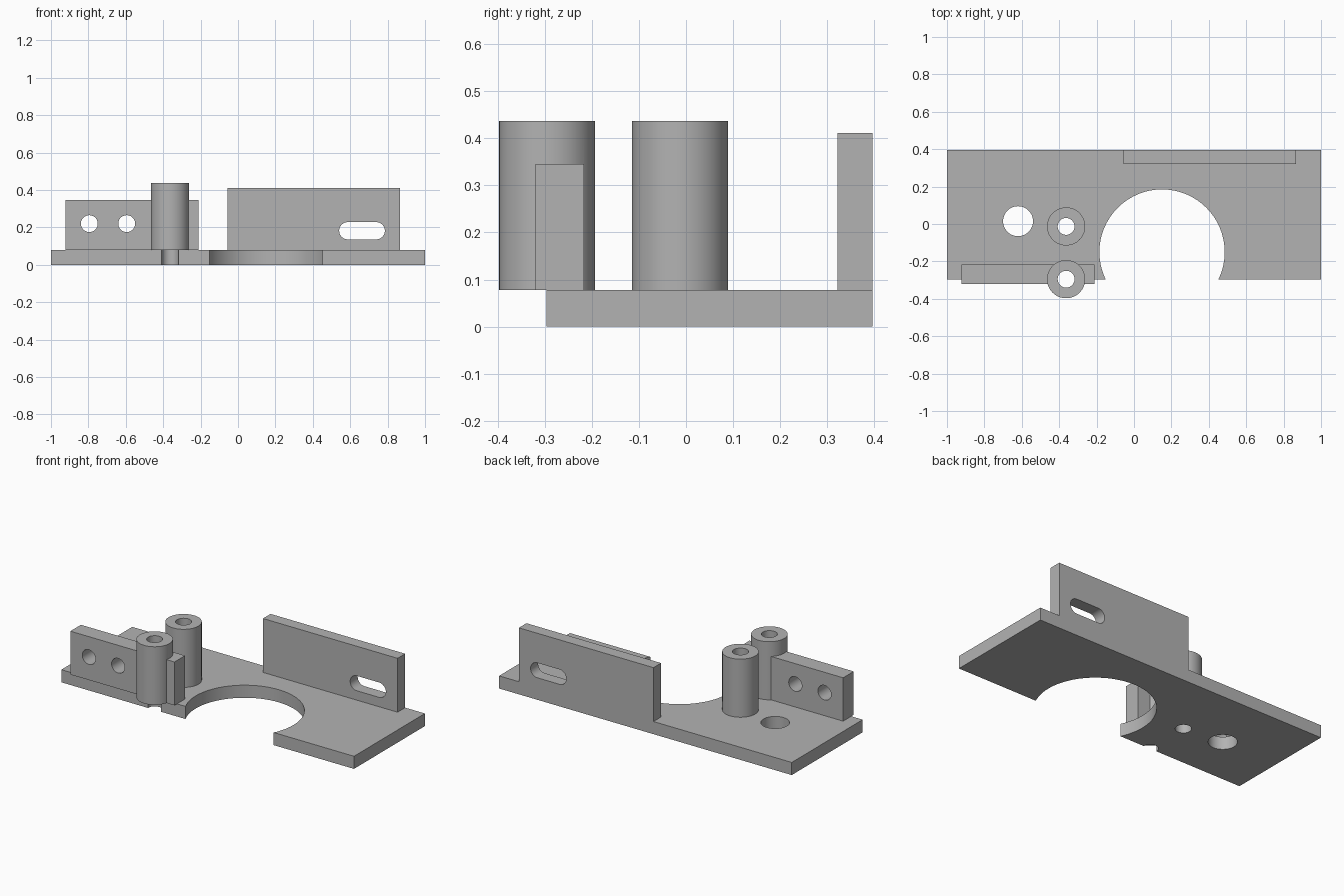
import bpy
from math import pi, radians
from mathutils import Matrix, Vector

cube = bpy.data.objects.get("Cube")
if cube:
    bpy.data.objects.remove(cube, do_unlink=True)

grey = bpy.data.materials.new("plain grey")
grey.use_nodes = True
colour = (0.45, 0.45, 0.45, 1)
grey.diffuse_color = colour
grey.node_tree.nodes["Principled BSDF"].inputs["Base Color"].default_value = colour


def box(name, low, high):
    low, high = Vector(low), Vector(high)
    bpy.ops.mesh.primitive_cube_add(size=1)
    ob = bpy.context.object
    ob.name = name
    ob.data.transform(Matrix.Translation((low + high) / 2) @ Matrix.Diagonal((*(high - low), 1)))
    ob.data.materials.append(grey)
    return ob


def cylinder(name, centre, radius, depth, along_y=False):
    bpy.ops.mesh.primitive_cylinder_add(vertices=64, radius=radius, depth=depth)
    ob = bpy.context.object
    ob.name = name
    turn = Matrix.Rotation(pi / 2 if along_y else 0, 4, "X")
    ob.data.transform(Matrix.Translation(centre) @ turn)
    ob.data.materials.append(grey)
    return ob


def combine(target, tool, operation="DIFFERENCE"):
    mod = target.modifiers.new("combine", "BOOLEAN")
    mod.operation = operation
    mod.solver = "EXACT"
    mod.object = tool
    bpy.context.view_layer.objects.active = target
    bpy.ops.object.modifier_apply(modifier=mod.name)
    bpy.data.objects.remove(tool, do_unlink=True)


BASE, POST_TOP, POST_X = 0.078, 0.437, -0.363
BACK_Y, FRONT_Y = -0.013, -0.295
BORE = 0.045


def post(name, y):
    return cylinder(name, (POST_X, y, (BASE + POST_TOP) / 2), 0.102, POST_TOP - BASE)


def bore(target, y):
    combine(target, cylinder("bore_cutter", (POST_X, y, 0.2), BORE, 1))


# Base plate with its large open bay, round hole and post bores
plate = box("base_plate", (-1, -0.296, 0), (1, 0.396, BASE))
for centre, radius in (((0.15, -0.15, 0), 0.335), ((-0.62, 0.015, 0), 0.08)):
    combine(plate, cylinder("hole_cutter", centre, radius, 1))
for y in (BACK_Y, FRONT_Y):
    bore(plate, y)

# Free-standing hollow post
back_post = post("back_post", BACK_Y)
bore(back_post, BACK_Y)

# Front mounting block joined with a hollow post
block = box("front_block", (-0.922, -0.32, BASE), (-0.21, -0.217, 0.346))
for x in (-0.795, -0.595):
    combine(block, cylinder("screw_cutter", (x, -0.27, 0.22), BORE, 1, True))
combine(block, post("front_post", FRONT_Y), "UNION")
bore(block, FRONT_Y)

# Back wall with a rounded slot
wall = box("back_wall", (-0.055, 0.322, BASE), (0.865, 0.396, 0.411))
slot = box("slot_cutter", (0.587, 0, 0.136), (0.739, 0.7, 0.228))
for x in (0.587, 0.739):
    combine(slot, cylinder("slot_end", (x, 0.35, 0.182), 0.046, 0.7, True), "UNION")
combine(wall, slot)

# Smooth the round surfaces and keep the edges crisp
for ob in (plate, back_post, block, wall):
    bpy.ops.object.select_all(action="DESELECT")
    ob.select_set(True)
    bpy.context.view_layer.objects.active = ob
    bpy.ops.object.shade_smooth_by_angle(angle=radians(30))
